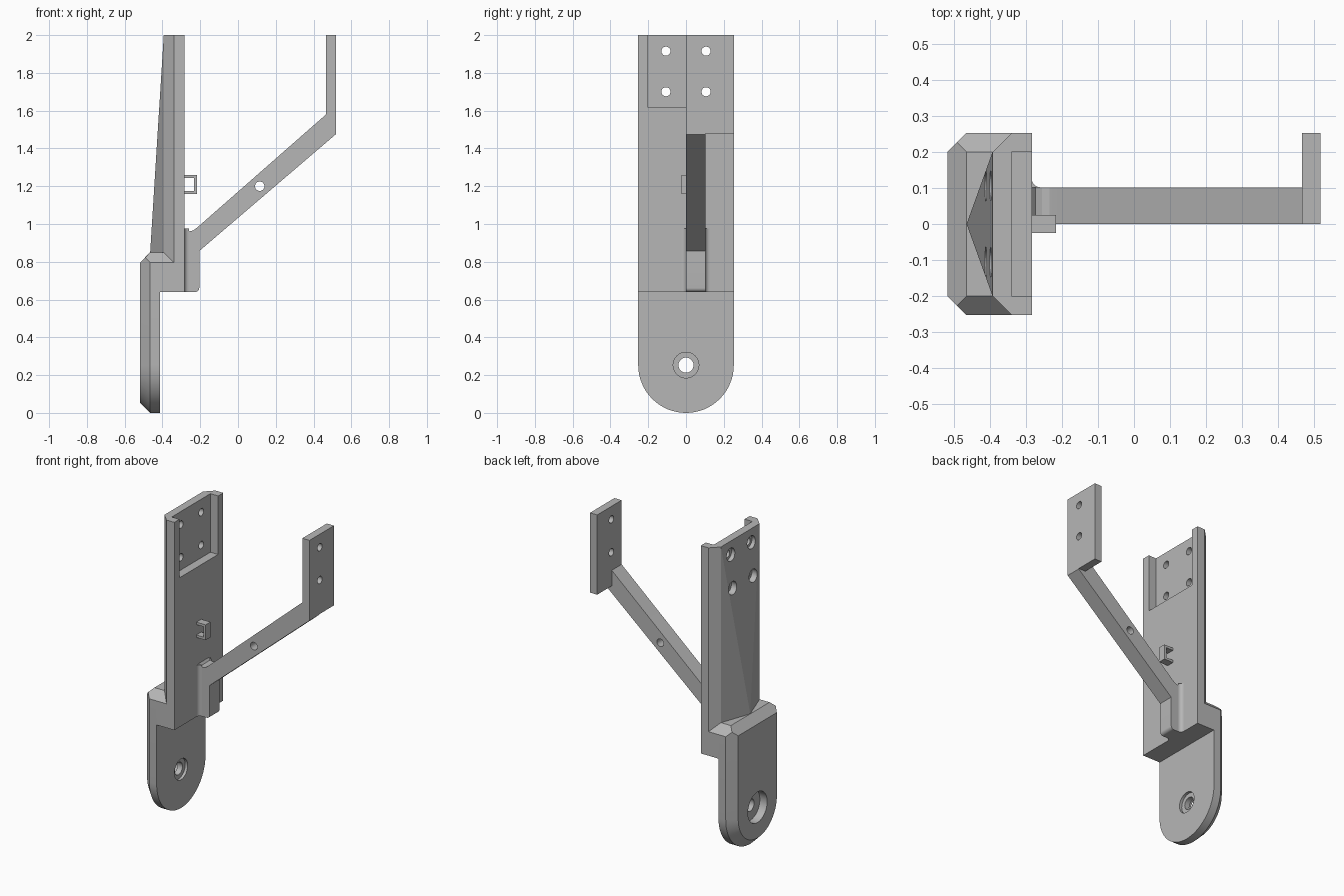
import bpy, bmesh, math
from mathutils import Vector

cube = bpy.data.objects.get("Cube")
if cube:
    bpy.data.objects.remove(cube, do_unlink=True)

grey = bpy.data.materials.new("plain grey")
grey.use_nodes = True
GREY = (0.47, 0.47, 0.47, 1)
grey.diffuse_color = GREY
grey.node_tree.nodes["Principled BSDF"].inputs["Base Color"].default_value = GREY

# Shared dimensions
HALF, INNER = 0.253, 0.2              # half width, and half width inside the chamfer
CHAMFER = HALF - INNER
OUTER, PADDLE_IN = -0.518, -0.412     # paddle faces
EDGE = OUTER + CHAMFER
PLATE_OUT, PLATE_MID, PLATE_IN = -0.393, -0.34, -0.284
STEP, SHOULDER, TOP = 0.64, 0.85, 2.0
ARM = 0.102                           # arm thickness
PIVOT = HALF


def finish(name, bm):
    bmesh.ops.recalc_face_normals(bm, faces=bm.faces)
    mesh = bpy.data.meshes.new(name)
    bm.to_mesh(mesh)
    bm.free()
    mesh.materials.append(grey)
    obj = bpy.data.objects.new(name, mesh)
    bpy.context.collection.objects.link(obj)
    return obj


def prism(name, points, axis, start, end):
    """Extrude a 2D profile along an axis; the profile uses the other two axes in order."""
    bm = bmesh.new()
    verts = []
    for p in points:
        co = list(p)
        co.insert(axis, start)
        verts.append(bm.verts.new(co))
    face = bm.faces.new(verts)
    new = bmesh.ops.extrude_face_region(bm, geom=[face])["geom"]
    shift = Vector((0, 0, 0))
    shift[axis] = end - start
    bmesh.ops.translate(bm, verts=[v for v in new if isinstance(v, bmesh.types.BMVert)], vec=shift)
    return finish(name, bm)


def hull(name, points):
    bm = bmesh.new()
    for p in points:
        bm.verts.new(p)
    out = bmesh.ops.convex_hull(bm, input=bm.verts)
    loose = {v for v in out["geom_interior"] if isinstance(v, bmesh.types.BMVert)}
    bmesh.ops.delete(bm, geom=list(loose), context="VERTS")
    bmesh.ops.dissolve_limit(bm, angle_limit=0.01, verts=bm.verts, edges=bm.edges)
    return finish(name, bm)


def box(name, x, y, z):
    return prism(name, [(x[0], y[0]), (x[1], y[0]), (x[1], y[1]), (x[0], y[1])], 2, *z)


def arc(cx, cy, r, a, b, n):
    angles = [math.radians(a + (b - a) * i / n) for i in range(n + 1)]
    return [(cx + r * math.cos(t), cy + r * math.sin(t)) for t in angles]


def rod(center, r, axis, start, end):
    return prism("cutter", arc(*center, r, 0, 360, 32)[:-1], axis, start, end)


def cut(obj, cutters):
    for c in cutters:
        c.hide_render = True
        mod = obj.modifiers.new("cut", "BOOLEAN")
        mod.operation, mod.solver, mod.object = "DIFFERENCE", "EXACT", c
    bpy.context.view_layer.update()
    deps = bpy.context.evaluated_depsgraph_get()
    mesh = bpy.data.meshes.new_from_object(obj.evaluated_get(deps))
    obj.modifiers.clear()
    obj.data = mesh


# Paddle: round bottom, chamfered outer rim and shoulder corners
rim = arc(0, PIVOT, HALF, 180, 360, 32)
for s in (-1, 1):
    rim += [(s * HALF, SHOULDER - CHAMFER), (s * INNER, SHOULDER)]
points = [(x, y, z) for x in (EDGE, PADDLE_IN) for y, z in rim]
points += [(OUTER, y, z) for y, z in arc(0, PIVOT, INNER, 180, 360, 32)]
for s in (-1, 1):
    points.append((OUTER, s * INNER, SHOULDER - CHAMFER))
    points.append((OUTER + CHAMFER / 2, s * (HALF - CHAMFER / 2), SHOULDER - CHAMFER / 2))
paddle = hull("pivot_paddle", points)
pivot_cutters = [rod((0, PIVOT), 0.1, 0, OUTER - 0.1, -0.465),
                 rod((0, PIVOT), 0.068, 0, -0.43, -0.3),
                 rod((0, PIVOT), 0.04, 0, -0.6, -0.3)]
cut(paddle, pivot_cutters)

# Shoulder block joining the paddle and the plate
shoulder = [(-HALF, STEP), (HALF, STEP), (HALF, SHOULDER - CHAMFER), (INNER, SHOULDER),
            (-INNER, SHOULDER), (-HALF, SHOULDER - CHAMFER)]
prism("shoulder_block", shoulder, 0, PADDLE_IN, PLATE_MID)

# Upright plate with chamfered outer edges and a tapering rib
section = [(PLATE_IN, -HALF), (PLATE_IN, HALF), (PLATE_MID, HALF), (PLATE_OUT, INNER),
           (PLATE_OUT, -INNER), (PLATE_MID, -HALF)]
plate = prism("upright_plate", section, 2, STEP, TOP)
rib = hull("tapered_rib", [(PLATE_OUT, s * INNER, z) for s in (-1, 1) for z in (SHOULDER, TOP)]
           + [(EDGE, 0, SHOULDER)])

# Screw holes with counterbores, and the open-topped recess
ROWS, COLUMN, SCREW = (1.7, 1.915), 0.106, 0.024
spots = [(s * COLUMN, z) for s in (-1, 1) for z in ROWS]
bores = [rod(p, 0.042, 0, -0.6, -0.374) for p in spots]
holes = [rod(p, SCREW, 0, -0.6, -0.2) for p in spots]
recess = box("cutter", (PLATE_MID, -0.2), (-INNER, INNER), (1.617, 2.1))
cut(plate, [recess] + bores + holes)
cut(rib, bores)

# Arm: foot, fillet, sloping strut and end
profile = [(PLATE_IN, STEP)] + arc(-0.227, STEP + 0.022, 0.022, 270, 360, 8)
profile += [(-0.205, 0.857), (0.518, 1.475), (0.518, TOP), (0.466, TOP), (0.466, 1.58),
            (-0.213, 0.984), (-0.235, 0.967), (-0.255, 0.961), (-0.273, 0.966), (PLATE_IN, 0.98)]
arm = prism("support_arm", profile, 1, 0, ARM)
arm_hole = rod((0.115, 1.2), 0.025, 1, -0.1, 0.3)
flange = box("end_flange", (0.466, 0.518), (ARM, HALF), (1.478, TOP))
flange_holes = [rod((COLUMN, z), SCREW, 0, 0.4, 0.6) for z in ROWS]
cut(arm, [arm_hole] + flange_holes)
cut(flange, flange_holes)

# Small fillets where the foot meets the plate
R = 0.024
for name, y, s in (("fillet_back", ARM, 1), ("fillet_front", 0, -1)):
    curve = [(px, y + s * py) for px, py in arc(PLATE_IN + R, R, R, 180, 270, 8)]
    prism(name, [(PLATE_IN, y)] + curve, 2, STEP, 0.975)

# Cable loop on the plate
LOOP = (PLATE_IN, -0.217)
loop = box("cable_loop", LOOP, (-0.025, 0.025), (1.16, 1.26))
slot = box("cutter", (PLATE_IN - 0.1, -0.232), (-0.1, 0.1), (1.176, 1.244))
cut(loop, [slot])

# Remove cutters, smooth the curved faces
for obj in list(bpy.data.objects):
    if obj.name.startswith("cutter"):
        bpy.data.objects.remove(obj, do_unlink=True)
    elif obj.type == "MESH" and grey.name in obj.data.materials:
        obj.data.shade_smooth()
        obj.data.set_sharp_from_angle(angle=math.radians(15))
